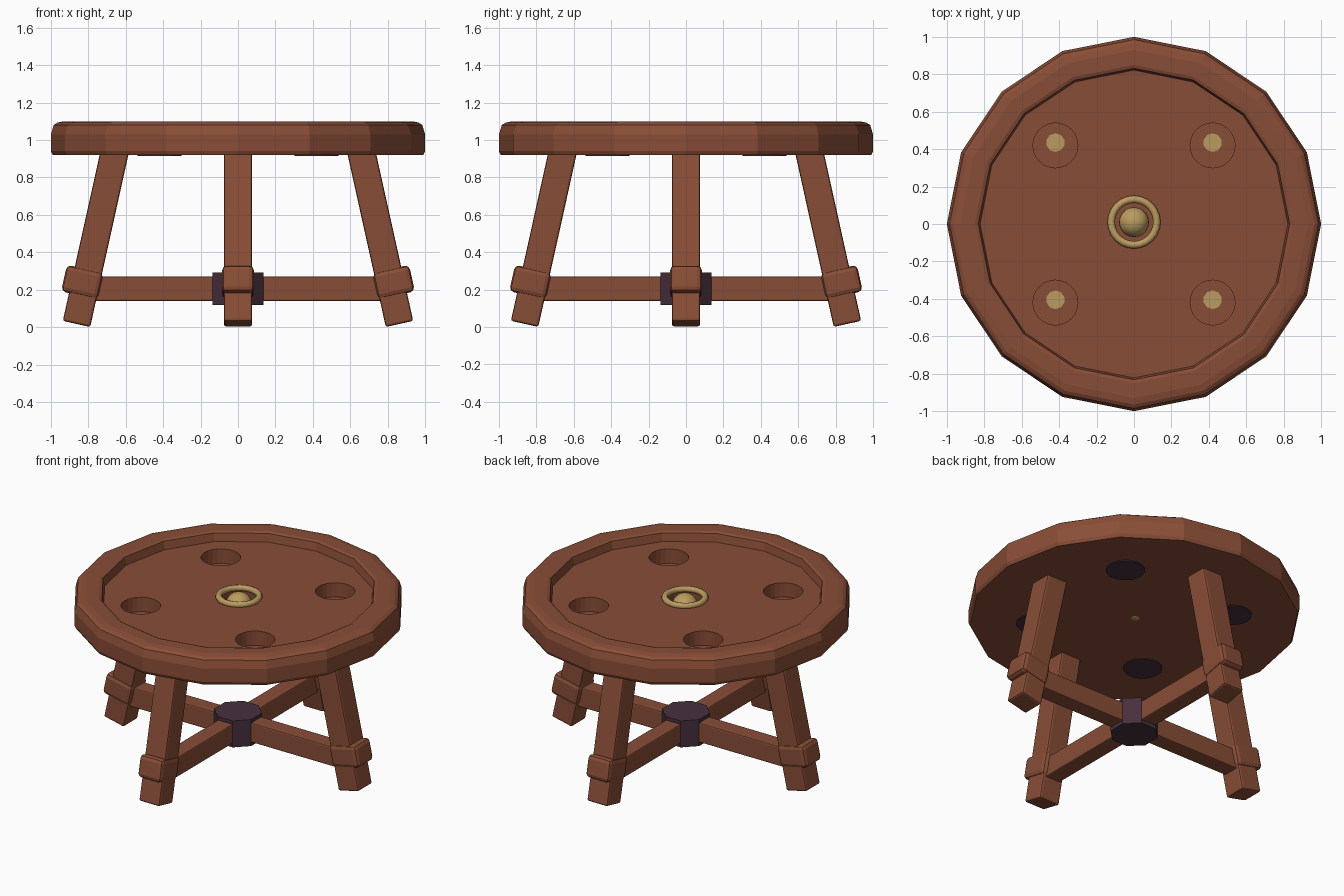
import bpy, bmesh, math
from mathutils import Matrix

if "Cube" in bpy.data.objects:
    bpy.data.objects.remove(bpy.data.objects["Cube"])


def material(name, col):
    m = bpy.data.materials.new(name)
    m.diffuse_color = (*col, 1)
    m.use_nodes = True
    m.node_tree.nodes["Principled BSDF"].inputs["Base Color"].default_value = m.diffuse_color
    return m


WOOD = material("brown wood", (0.25, 0.075, 0.038))
GOLD = material("brass", (0.50, 0.33, 0.115))
DARK = material("dark purple iron", (0.062, 0.029, 0.046))


def finish(name, bm, mat, matrix=None, smooth=False):
    bmesh.ops.recalc_face_normals(bm, faces=bm.faces[:])
    if matrix:
        bm.transform(matrix)
    for f in bm.faces:
        f.smooth = smooth
    me = bpy.data.meshes.new(name)
    bm.to_mesh(me)
    bm.free()
    ob = bpy.data.objects.new(name, me)
    me.materials.append(mat)
    bpy.context.collection.objects.link(ob)
    return ob


def box(name, size, matrix, mat, bevel):
    bm = bmesh.new()
    bmesh.ops.create_cube(bm, size=1, matrix=Matrix.Diagonal((*size, 1)))
    bmesh.ops.bevel(bm, geom=bm.edges[:], offset=bevel, segments=2,
                    profile=0.5, affect='EDGES')
    return finish(name, bm, mat, matrix)


def cylinder(name, r, z0, z1, x, y, mat, sides, turn=0.0):
    bm = bmesh.new()
    bmesh.ops.create_cone(bm, cap_ends=True, segments=sides, radius1=r, radius2=r,
                          depth=z1 - z0)
    return finish(name, bm, mat, Matrix.Translation((x, y, (z0 + z1) / 2))
                  @ Matrix.Rotation(turn, 4, 'Z'))


def lathe(name, profile, sides, mat, closed=False, smooth=False, matrix=None):
    """Spin an (r, z) outline; open outlines are capped at both ends."""
    bm = bmesh.new()
    rings = [[bm.verts.new((r * math.cos(2 * math.pi * i / sides),
                            r * math.sin(2 * math.pi * i / sides), z))
              for i in range(sides)] for r, z in profile]
    n = len(rings)
    for k in range(n if closed else n - 1):
        a, b = rings[k], rings[(k + 1) % n]
        for i in range(sides):
            j = (i + 1) % sides
            bm.faces.new((a[i], a[j], b[j], b[i]))
    if not closed:
        bm.faces.new(rings[0])
        bm.faces.new(rings[-1])
    return finish(name, bm, mat, matrix, smooth)


# Table top: sixteen-sided tray with a raised rim
FLOOR = 1.04
top = lathe("table_top", [(0.99, 0.92), (1.0, 0.94), (1.0, 1.03), (0.985, 1.08),
                          (0.965, 1.093), (0.93, 1.10), (0.85, 1.10),
                          (0.832, 1.093), (0.822, FLOOR)], 16, WOOD)

# Cup holes and the centre pocket
spots = [(sx * 0.42, sy * 0.42) for sx in (-1, 1) for sy in (-1, 1)]
cutters = [cylinder("cup_cutter", 0.12, 0.945, 1.2, x, y, WOOD, 24) for x, y in spots]
cutters.append(cylinder("pocket_cutter", 0.108, 0.96, 1.2, 0, 0.01, WOOD, 24))
for c in cutters:
    c.hide_render = True
    mod = top.modifiers.new("cut", 'BOOLEAN')
    mod.operation = 'DIFFERENCE'
    mod.solver = 'EXACT'
    mod.object = c
bpy.context.view_layer.update()
cut = bpy.data.meshes.new_from_object(
    top.evaluated_get(bpy.context.evaluated_depsgraph_get()))
top.modifiers.clear()
top.data = cut
for c in cutters:
    bpy.data.objects.remove(c)

# Brass spot in each cup and dark disc beneath it
for x, y in spots:
    cylinder("cup_spot", 0.05, 0.942, 0.95, x, y + 0.015, GOLD, 10)
    cylinder("cup_base", 0.118, 0.915, 0.922, x, y, DARK, 24)

# Brass centre ring and ball
ring = [(0.122 + 0.02 * math.cos(t * math.pi / 4), 1.05 + 0.02 * math.sin(t * math.pi / 4))
        for t in range(8)]
lathe("centre_ring", ring, 24, GOLD, closed=True, smooth=True,
      matrix=Matrix.Translation((0, 0.01, 0)))
bm = bmesh.new()
bmesh.ops.create_uvsphere(bm, u_segments=20, v_segments=12, radius=0.08)
finish("centre_ball", bm, GOLD, Matrix.Translation((0, 0.01, 0.995)), True)

# Splayed legs, collars and cross rails
TILT = math.radians(12.5)
LENGTH = 0.957
for i, side in enumerate(("right", "back", "left", "front")):
    spin = Matrix.Rotation(i * math.pi / 2, 4, 'Z')
    leg = spin @ Matrix.Translation((0.863, 0, 0.017)) @ Matrix.Rotation(-TILT, 4, 'Y')
    box(side + "_leg", (0.15, 0.15, LENGTH),
        leg @ Matrix.Translation((0, 0, LENGTH / 2)), WOOD, 0.012)
    box(side + "_collar", (0.20, 0.17, 0.145),
        leg @ Matrix.Translation((0.018, 0, 0.225)), WOOD, 0.025)
    box(side + "_rail", (0.74, 0.11, 0.13),
        spin @ Matrix.Translation((0.45, 0, 0.205)), WOOD, 0.008)

# Octagonal hub where the rails meet
cylinder("hub", 0.147, 0.117, 0.293, 0, 0, DARK, 8, math.pi / 8)
